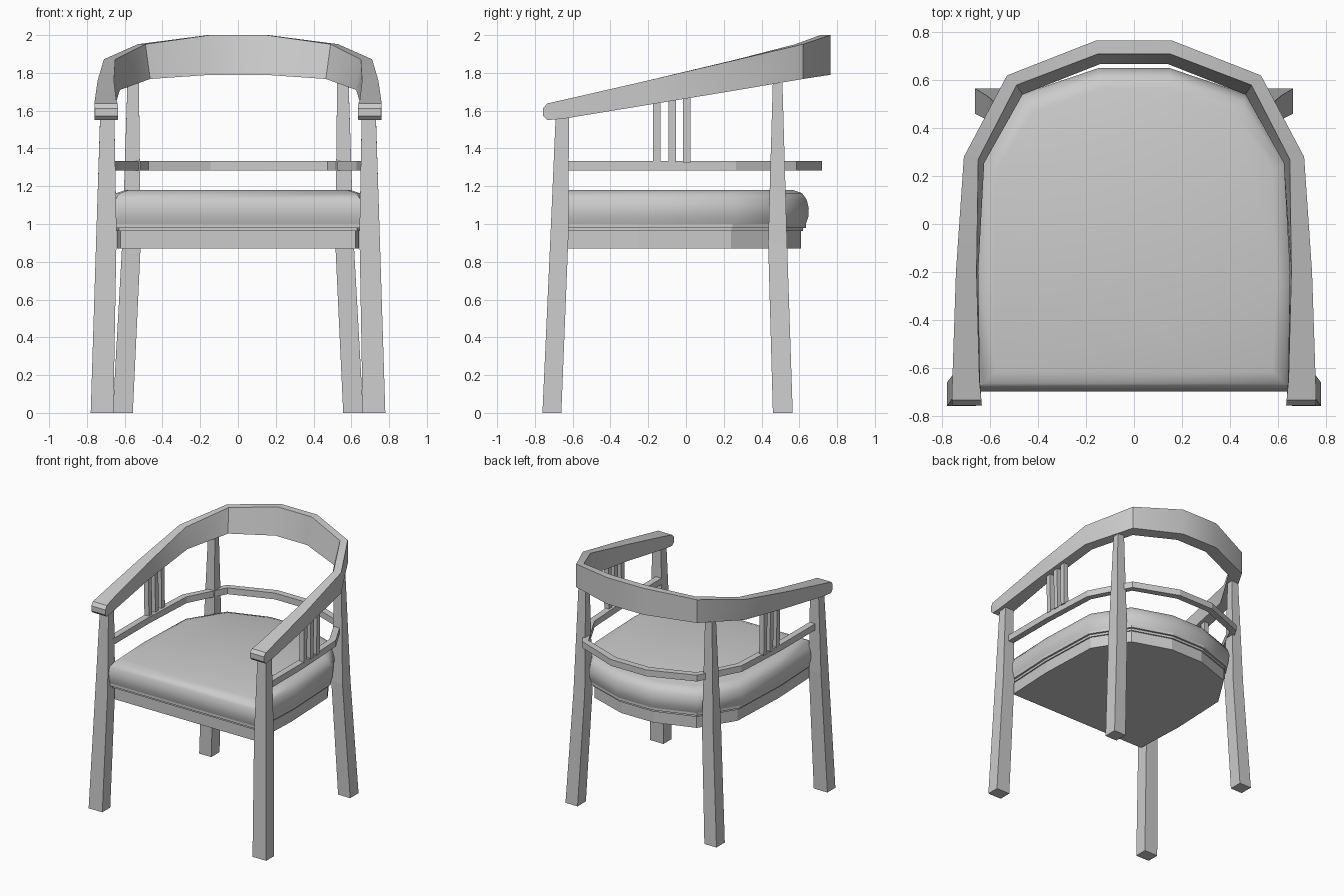
import bpy, math
from mathutils import Vector

if "Cube" in bpy.data.objects:
    bpy.data.objects.remove(bpy.data.objects["Cube"])


def make(name, verts, faces, smooth=None):
    me = bpy.data.meshes.new(name)
    me.from_pydata([tuple(v) for v in verts], [], faces)
    me.update()
    ob = bpy.data.objects.new(name, me)
    bpy.context.collection.objects.link(ob)
    bpy.ops.object.select_all(action='DESELECT')
    ob.select_set(True)
    bpy.context.view_layer.objects.active = ob
    bpy.ops.object.mode_set(mode='EDIT')
    bpy.ops.mesh.select_all(action='SELECT')
    bpy.ops.mesh.normals_make_consistent(inside=False)
    bpy.ops.object.mode_set(mode='OBJECT')
    if smooth:
        bpy.ops.object.shade_smooth_by_angle(angle=math.radians(smooth))
    return ob


def loft(name, rings, smooth=None):
    """Skin closed rings of equal length and cap both ends."""
    n = len(rings[0])
    verts = [v for r in rings for v in r]
    faces = [(i * n + j, i * n + (j + 1) % n, (i + 1) * n + (j + 1) % n, (i + 1) * n + j)
             for i in range(len(rings) - 1) for j in range(n)]
    faces += [tuple(range(n)), tuple(range(len(verts) - n, len(verts)))]
    return make(name, verts, faces, smooth)


def rect(x0, x1, y0, y1, z0, z1=None):
    """Horizontal rectangle; z1 is the height of the rear edge."""
    z1 = z0 if z1 is None else z1
    return [(x0, y0, z0), (x1, y0, z0), (x1, y1, z1), (x0, y1, z1)]


def flip(ring):
    return [(-x, y, z) for x, y, z in ring]


def inset(poly, d):
    """Offset a counter-clockwise plan outline inwards by d."""
    out, n = [], len(poly)
    for i in range(n):
        p = Vector(poly[i])
        a = (p - Vector(poly[i - 1])).normalized()
        b = (Vector(poly[(i + 1) % n]) - p).normalized()
        na, nb = Vector((-a.y, a.x)), Vector((-b.y, b.x))
        out.append(p + (na + nb) * d / (1 + na.dot(nb)))
    return out


def rail_bottom(y):
    return 1.545 + (y + 0.72) * 0.166


# seat: outline shared by cushion and frame
half = [(0.66, -0.70), (0.68, -0.25), (0.66, 0.25), (0.475, 0.54), (0.15, 0.65)]
plan = half + [(-x, y) for x, y in reversed(half)]


def stack(name, levels, smooth=None):
    loft(name, [[(p.x, p.y, z) for p in inset(plan, d)] for d, z in levels], smooth)


stack("seat_cushion", [(0.015, 1.0), (0.002, 1.04), (0, 1.085), (0.012, 1.13),
                       (0.035, 1.163), (0.085, 1.18)], 45)
stack("seat_frame", [(0.04, 0.87), (0.04, 0.962), (0.03, 0.962), (0.03, 0.98),
                     (0.015, 0.98), (0.015, 1.0)])

# curved top rail with arms: (outer x, y), (inner top x, y), (inner bottom x, y), z top, z bottom
stations = [
    ((0.758, -0.757), (0.635, -0.757), (0.635, -0.757), 1.612, 1.572),
    ((0.76, -0.735), (0.637, -0.735), (0.637, -0.735), 1.638, 1.55),
    ((0.758, -0.65), (0.645, -0.65), (0.643, -0.65), 1.657, 1.557),
    ((0.743, -0.20), (0.657, -0.20), (0.65, -0.20), 1.76, 1.631),
    ((0.71, 0.28), (0.65, 0.27), (0.625, 0.255), 1.872, 1.71),
    ((0.53, 0.62), (0.49, 0.58), (0.465, 0.54), 1.952, 1.768),
    ((0.16, 0.765), (0.15, 0.71), (0.14, 0.668), 2.0, 1.79),
]
rings = [[(*o, zt), (*i, zt), (*ib, zb), (*o, zb)] for o, i, ib, zt, zb in stations]
loft("top_rail", rings + [flip(r) for r in reversed(rings)], 30)

# thin middle rail following the same curve
mid = [((0.70, -0.64), (0.65, -0.64)), ((0.70, -0.20), (0.65, -0.20)),
       ((0.675, 0.265), (0.628, 0.25)), ((0.505, 0.585), (0.475, 0.545)),
       ((0.155, 0.72), (0.145, 0.668))]
rings = [[(*o, 1.333), (*i, 1.333), (*i, 1.283), (*o, 1.283)] for o, i in mid]
loft("middle_rail", rings + [flip(r) for r in reversed(rings)])

# legs and arm spindles on both sides
front_leg = [rect(0.66, 0.78, -0.76, -0.66, 0), rect(0.643, 0.75, -0.717, -0.622, 0.95),
             rect(0.655, 0.73, -0.69, -0.62, 1.57, 1.58)]
back_leg = [rect(0.557, 0.663, 0.46, 0.565, 0), rect(0.515, 0.613, 0.435, 0.535, 0.9),
            rect(0.525, 0.585, 0.46, 0.51, 1.76, 1.765)]
for side, f in (("right", list), ("left", flip)):
    loft("front_leg_" + side, [f(r) for r in front_leg])
    loft("back_leg_" + side, [f(r) for r in back_leg])
    for k, y in enumerate((-0.155, -0.073, 0.005)):
        top = rail_bottom(y) + 0.01
        loft(f"arm_spindle_{side}_{k + 1}",
             [f(rect(0.66, 0.70, y - 0.02, y + 0.02, 1.325)),
              f(rect(0.665, 0.705, y - 0.02, y + 0.02, top))])
